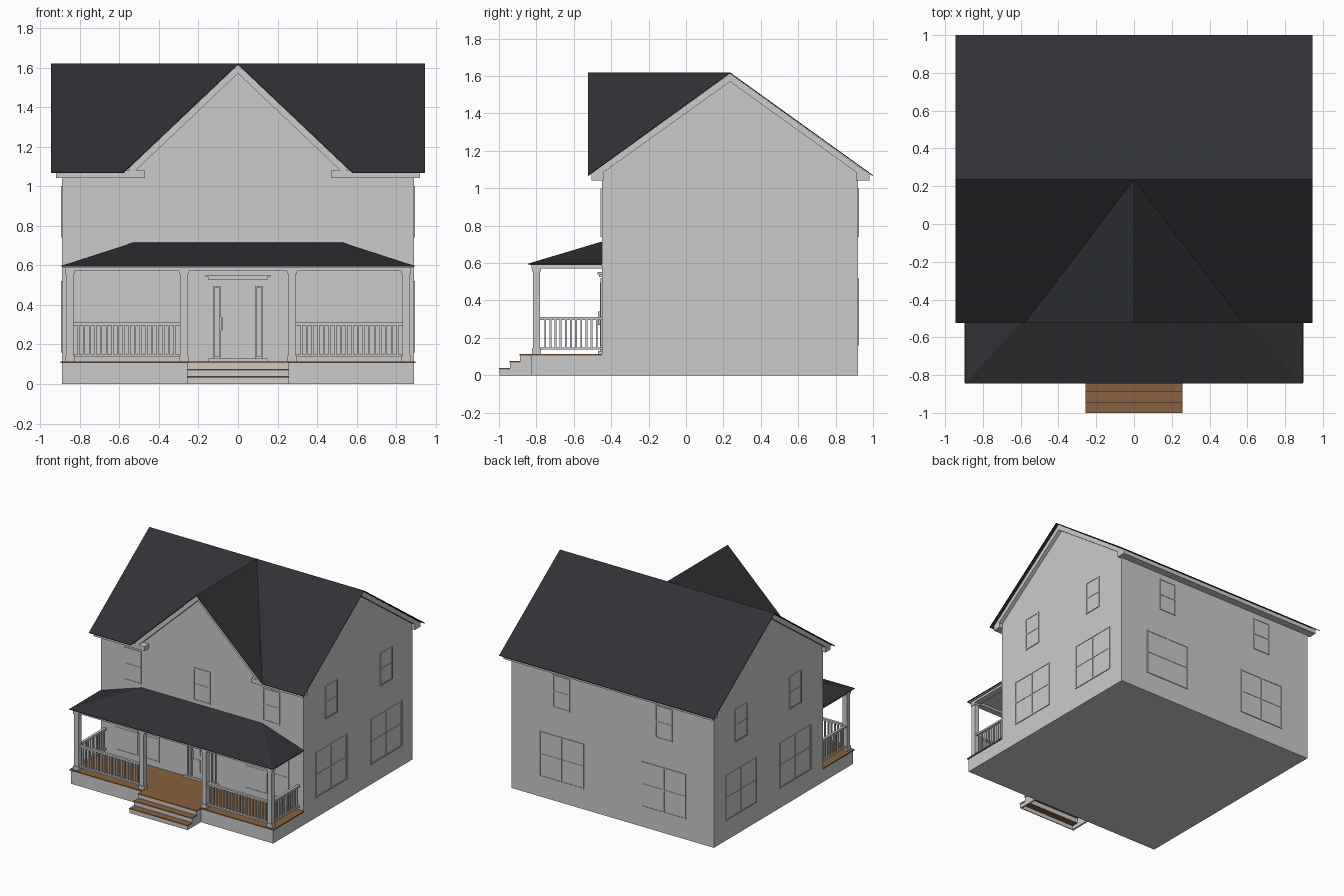
import bpy, bmesh
from math import radians
from mathutils import Matrix

if "Cube" in bpy.data.objects:
    bpy.data.objects.remove(bpy.data.objects["Cube"])


def material(name, rgb):
    m = bpy.data.materials.new(name)
    m.diffuse_color = (*rgb, 1)
    m.use_nodes = True
    m.node_tree.nodes["Principled BSDF"].inputs["Base Color"].default_value = m.diffuse_color
    return m


SHINGLE = material("dark_shingle", (0.03, 0.031, 0.036))
WOOD = material("brown_wood", (0.25, 0.12, 0.05))


def finish(name, bm, mat=None, fix=True):
    if fix:
        bmesh.ops.recalc_face_normals(bm, faces=bm.faces)
    me = bpy.data.meshes.new(name)
    bm.to_mesh(me)
    bm.free()
    ob = bpy.data.objects.new(name, me)
    bpy.context.collection.objects.link(ob)
    if mat:
        me.materials.append(mat)
    return ob


def boxes(name, items, mat=None, matrix=Matrix()):
    """One object from boxes given as (x0, x1, y0, y1, z0, z1)."""
    bm = bmesh.new()
    for x0, x1, y0, y1, z0, z1 in items:
        m = Matrix.Translation(((x0 + x1) / 2, (y0 + y1) / 2, (z0 + z1) / 2))
        bmesh.ops.create_cube(bm, size=1, matrix=matrix @ m @ Matrix.Diagonal((x1 - x0, y1 - y0, z1 - z0, 1)))
    return finish(name, bm, mat)


def prism(name, profile, axis, a, b, mat=None):
    """Extrude a (side, z) profile along x or y from a to b."""
    bm = bmesh.new()
    at = (lambda p, t: (t, p[0], p[1])) if axis == 'x' else (lambda p, t: (p[0], t, p[1]))
    face = bm.faces.new([bm.verts.new(at(p, a)) for p in profile])
    ext = bmesh.ops.extrude_face_region(bm, geom=[face])
    move = (b - a, 0, 0) if axis == 'x' else (0, b - a, 0)
    bmesh.ops.translate(bm, vec=move, verts=[v for v in ext['geom'] if isinstance(v, bmesh.types.BMVert)])
    return finish(name, bm, mat)


def sheet(name, verts, faces, mat, thick):
    """Thin roof covering; faces point up and thickness grows downward."""
    bm = bmesh.new()
    vs = [bm.verts.new(v) for v in verts]
    for f in faces:
        fc = bm.faces.new([vs[i] for i in f])
        fc.normal_update()
        if fc.normal.z < 0:
            fc.normal_flip()
    ob = finish(name, bm, mat, fix=False)
    s = ob.modifiers.new("thickness", 'SOLIDIFY')
    s.thickness, s.offset = thick, -1
    return ob


# Key sizes
W, YF, YB = 0.89, -0.45, 0.92            # walls
RX, RF, RB, RY = 0.945, -0.525, 1.0, 0.235  # roof edges and ridge
ZE, ZR, GX = 1.07, 1.62, 0.58            # eave, ridge, front gable half width
S, G = (ZR - ZE) / (RY - RF), (ZR - ZE) / GX   # roof slopes


def main_z(y):
    return ZR - S * abs(y - RY)


# House body and front gable wall
prism("house_body", [(YF, 0), (YB, 0), (YB, main_z(YB) - .008), (RY, ZR - .008), (YF, main_z(YF) - .008)], 'x', -W, W)
gz = 1.10
gw = (ZR - .008 - gz) / G
prism("front_gable_wall", [(-gw, gz), (gw, gz), (0, ZR - .008)], 'y', YF, RY - .03)

# Roof coverings
sheet("main_roof",
      [(-RX, RB, ZE), (RX, RB, ZE), (RX, RY, ZR), (0, RY, ZR), (-RX, RY, ZR),
       (-RX, RF, ZE), (-GX, RF, ZE), (GX, RF, ZE), (RX, RF, ZE), (0, RF, ZR)],
      [(0, 1, 2, 3, 4), (5, 6, 3, 4), (7, 8, 2, 3), (6, 9, 3), (7, 3, 9)], SHINGLE, .005)


# Rake boards under the roof edges
def chevron(name, c, half, slope, axis, a, b):
    t, d = ZR - .006, .05
    prism(name, [(c - half, t - half * slope), (c, t), (c + half, t - half * slope),
                 (c + half - .02, t - half * slope - .025), (c, ZR - d), (c - half + .02, t - half * slope - .025)],
          axis, a, b)


for s, side in ((-1, "left"), (1, "right")):
    chevron("rake_board_" + side, RY, .743, S, 'x', s * (W - .01), s * .92)
chevron("rake_board_front", 0, .555, G, 'y', YF + .01, -.505)

# Boxed eaves, with short returns under the front gable
zo = main_z(-.505) - .006
for s, side in ((-1, "left"), (1, "right")):
    prism("front_eave_" + side, [(YF + .01, 1.042), (-.505, 1.042), (-.505, zo), (YF + .01, zo)], 'x', s * .47, s * .92)
prism("back_eave", [(YB - .01, 1.042), (.98, 1.042), (.98, main_z(.98) - .006), (YB - .01, main_z(YB) - .006)], 'x', -.92, .92)


# Windows: local x along the wall, local -y outward
def window(name, wall, u, w, z0, z1, columns):
    f, d = .009, .006
    h = w / 2
    zm = (z0 + z1) / 2
    items = [(u - h, u + h, -.002, .01, z0, z1),
             (u - h, u + h, -d, .01, z0, z0 + f), (u - h, u + h, -d, .01, z1 - f, z1),
             (u - h, u + h, -d + .001, .01, zm - f / 2, zm + f / 2)]
    for i in range(columns + 1):
        c = u - h + f / 2 + (w - f) * i / columns
        items.append((c - f / 2, c + f / 2, -d, .01, z0, z1))
    boxes(name, items, matrix=wall)


def wall(x, y, deg):
    return Matrix.Translation((x, y, 0)) @ Matrix.Rotation(radians(deg), 4, 'Z')


walls = {"front": (wall(0, YF, 0), (-.61, 0, .61), (-.57, .57)),
         "back": (wall(0, YB, 180), (-.45, .45), (-.45, .45)),
         "right": (wall(W, 0, 90), (-.1, .59), (-.1, .59)),
         "left": (wall(-W, 0, -90), (-.58, .1), (-.58, .1))}
for side, (m, upper, lower) in walls.items():
    for i, u in enumerate(upper):
        window(f"{side}_upper_window_{i}", m, u, .15, .74, 1.0, 1)
    for i, u in enumerate(lower):
        window(f"{side}_lower_window_{i}", m, u, .39, .16, .52, 2)

# Front door with panels, sidelights, header and handle
y = YF
boxes("front_door", [(-.075, .075, y - .005, y + .01, .12, .49)])
boxes("door_panels", [(s * .038 - .026, s * .038 + .026, y - .009, y, a, b) for s in (-1, 1)
                      for a, b in ((.176, .277), (.307, .418), (.438, .475))])
boxes("sidelights", [b for s in (-1, 1) for b in (
    (s * .106 - .02, s * .106 - .012, y - .01, y, .13, .495), (s * .106 + .012, s * .106 + .02, y - .01, y, .13, .495),
    (s * .106 - .02, s * .106 + .02, y - .01, y, .13, .14), (s * .106 - .02, s * .106 + .02, y - .01, y, .485, .495))])
boxes("door_header", [(-.15, .15, y - .015, y, .525, .54), (-.165, .165, y - .022, y, .54, .552)])
boxes("door_threshold", [(-.15, .15, y - .02, y, .11, .13)])
boxes("door_handle", [(-.086, -.078, y - .02, y, .27, .34)])

# Porch base, deck and steps
PF = -.83
boxes("porch_base", [(-W, W, PF, YF, 0, .108)])
boxes("porch_deck", [(-.897, .897, PF - .008, YF, .106, .115)], WOOD)
levels = ((-.89, PF, .115), (-.945, -.885, .077), (-1.0, -.94, .04))
SX = .257
boxes("step_treads", [(-SX, SX, a, b, z - .009, z) for a, b, z in levels], WOOD)
boxes("step_risers", [(-SX + .002, SX - .002, a + .003, a + .01, max(z - .045, 0), z - .008) for a, b, z in levels])
boxes("step_sides", [b for s in (-1, 1) for a, _, z in levels
                     for b in [(s * .248 - .006, s * .248 + .006, a + .004, PF, 0, z - .008)]])

# Porch posts with plinths and capitals
PY = -.80
posts = []
for x in (-.85, -.275, .275, .85):
    for h, z0, z1 in ((.019, .11, .58), (.024, .11, .145), (.024, .556, .575)):
        posts.append((x - h, x + h, PY - h, PY + h, z0, z1))
boxes("porch_posts", posts)

# Porch beams
boxes("porch_beams", [(-.875, .875, PY - .025, PY + .025, .572, .597)] +
      [(s * .85 - .025, s * .85 + .025, PY, YF, .572, .597) for s in (-1, 1)])

# Porch railings
front, sides = [], []
for s in (-1, 1):
    a, b = sorted((s * .292, s * .835))
    front += [(a, b, PY - .01, PY + .01, z0, z1) for z0, z1 in ((.297, .312), (.137, .15))]
    for i in range(1, 19):
        x = a + (b - a) * i / 19
        front.append((x - .005, x + .005, PY - .005, PY + .005, .14, .30))
    c = s * .85
    sides += [(c - .01, c + .01, PY, YF, z0, z1) for z0, z1 in ((.297, .312), (.137, .15))]
    for i in range(1, 12):
        v = -.78 + .33 * i / 12
        sides.append((c - .005, c + .005, v - .005, v + .005, .14, .30))
boxes("front_railings", front)
boxes("side_railings", sides)

# Hipped porch roof with a flat ceiling
E, H, zt = .895, .53, .597
sheet("porch_roof", [(-E, -.845, zt), (E, -.845, zt), (E, YF, zt), (H, YF, .715), (-H, YF, .715), (-E, YF, zt)],
      [(0, 1, 3, 4), (1, 2, 3), (5, 0, 4)], SHINGLE, .004)
boxes("porch_ceiling", [(-E + .01, E - .01, -.835, YF, .589, .596)])
